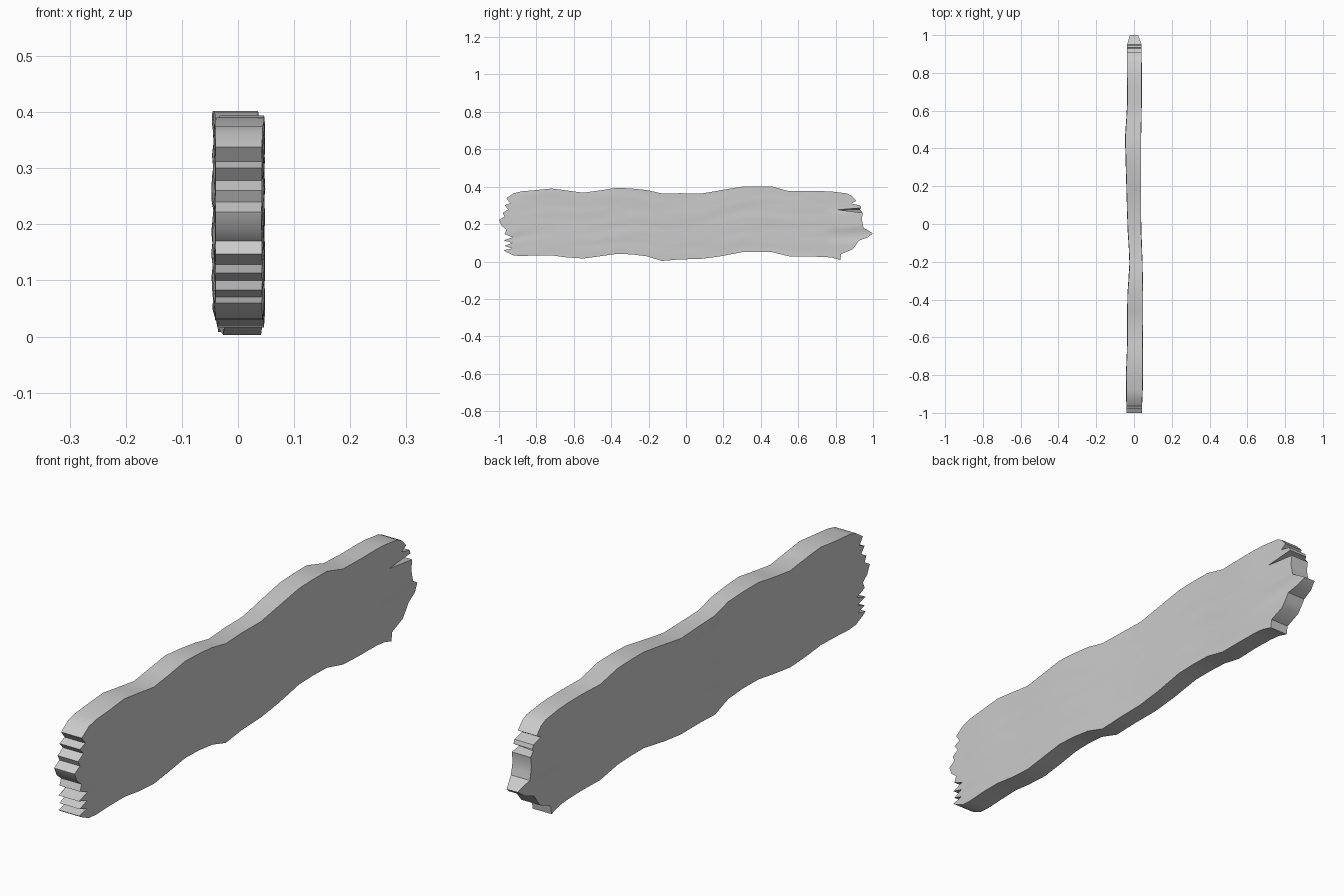
import bpy, bmesh, math, random

if "Cube" in bpy.data.objects:
    bpy.data.objects.remove(bpy.data.objects["Cube"])
random.seed(4)

# Long-edge profile: y, top z, bottom z
edge = [(-.88, .375, .029), (-.80, .382, .033), (-.72, .39, .033), (-.64, .38, .022),
        (-.55, .368, .016), (-.46, .38, .028), (-.37, .394, .041), (-.29, .39, .038),
        (-.21, .382, .028), (-.13, .364, .003), (-.03, .365, .011), (.08, .363, .014),
        (.18, .38, .027), (.30, .40, .05), (.38, .402, .052), (.46, .401, .05),
        (.55, .376, .028), (.65, .376, .026), (.73, .376, .025), (.78, .374, .021)]

# Broken ends, bottom to top: y, z
end_front = [(-.92, .032), (-.96, .05), (-.975, .06), (-.93, .07), (-.97, .083), (-.93, .10),
             (-.975, .113), (-.925, .128), (-.97, .147), (-.96, .17), (-.985, .19),
             (-1.0, .222), (-.97, .24), (-.98, .26), (-.95, .278), (-.97, .30),
             (-.94, .312), (-.96, .338), (-.92, .365)]
end_back = [(.825, .008), (.83, .04), (.89, .065), (.91, .09), (.925, .112), (.97, .128),
            (1.0, .15), (.97, .168), (.95, .178), (.945, .20), (.94, .225), (.945, .26),
            (.81, .277), (.935, .286), (.93, .30), (.885, .31), (.91, .325),
            (.885, .352), (.86, .364)]
rows = len(end_front)

# Side bow: y, left x, right x
bow = [(-1, -.04, .042), (-.8, -.041, .046), (-.6, -.034, .046), (-.4, -.035, .047),
       (-.2, -.022, .044), (0, -.034, .036), (.3, -.042, .036), (.47, -.046, .036),
       (.62, -.034, .041), (.8, -.036, .04), (.95, -.036, .04), (1, -.022, .022)]


def side_x(y, k):
    for a, b in zip(bow, bow[1:]):
        if y <= b[0]:
            t = (y - a[0]) / (b[0] - a[0])
            return a[k] + t * (b[k] - a[k])
    return bow[-1][k]


bm = bmesh.new()


def broad_face(k):
    """One grained side of the plank as a grid of rows along y."""
    grid = []
    for j in range(rows):
        v = j / (rows - 1)
        back = end_back[j]
        if k == 1 and j == 12:      # the deep split opens only on the right side
            back = (.93, .277)
        pts = [end_front[j]] + [(y, b + (t - b) * v) for y, t, b in edge] + [back]
        line = []
        for i, (y, z) in enumerate(pts):
            inner = 0 < j < rows - 1 and 0 < i < len(pts) - 1
            dent = random.uniform(-.002, .002) if inner else 0
            line.append(bm.verts.new((side_x(y, k) + dent, y, z)))
        grid.append(line)
    for a, b in zip(grid, grid[1:]):
        for i in range(len(a) - 1):
            bm.faces.new((a[i], a[i + 1], b[i + 1], b[i]))
    return grid


left, right = broad_face(1), broad_face(2)


def wall(a, b):
    for i in range(len(a) - 1):
        bm.faces.new((a[i], a[i + 1], b[i + 1], b[i]))


# Long edges and splintered ends join the two sides
for j in (0, -1):
    wall(left[j], right[j])
for i in (0, -1):
    wall([r[i] for r in left], [r[i] for r in right])

bmesh.ops.recalc_face_normals(bm, faces=bm.faces[:])
mesh = bpy.data.meshes.new("plank")
bm.to_mesh(mesh)
bm.free()
plank = bpy.data.objects.new("wood_plank", mesh)
bpy.context.collection.objects.link(plank)
bpy.context.view_layer.objects.active = plank
plank.select_set(True)
bpy.ops.object.shade_smooth_by_angle(angle=math.radians(35))
